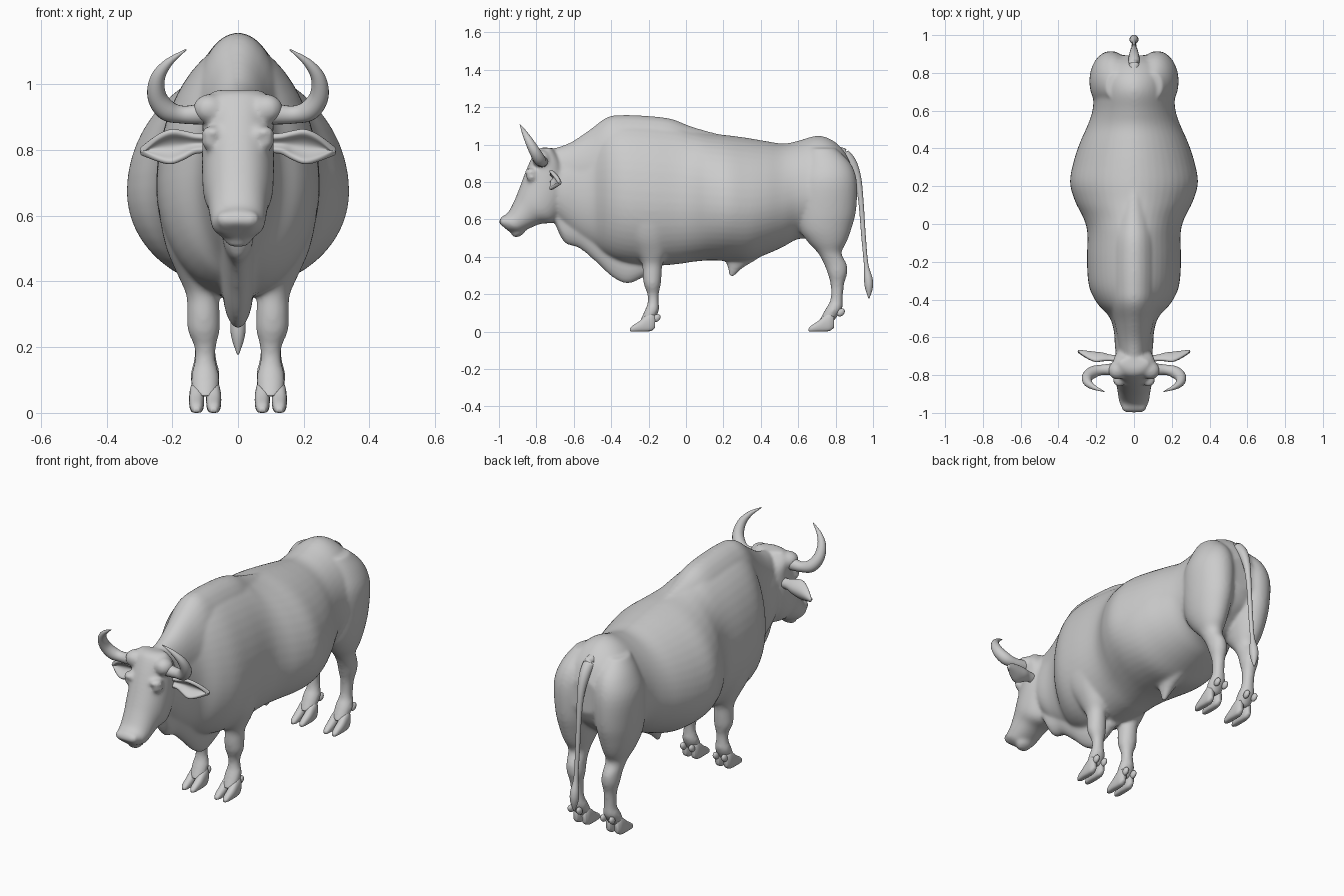
import bpy, bmesh, math
from mathutils import Vector, Matrix


def spline(rows, n):
    """Catmull-Rom resampling of rows of numbers."""
    rows = [Vector(r) for r in rows]
    out = []
    for i in range(len(rows) - 1):
        a, b = rows[max(i - 1, 0)], rows[i]
        c, d = rows[i + 1], rows[min(i + 2, len(rows) - 1)]
        for k in range(n):
            t = k / n
            out.append(0.5 * (2 * b + (c - a) * t + (2 * a - 5 * b + 4 * c - d) * t * t
                              + (3 * b - a - 3 * c + d) * t ** 3))
    return out + [rows[-1]]


def skin(bm, rings):
    """Bridge rings of points into a closed skin."""
    vs = [[bm.verts.new(p) for p in r] for r in rings]
    n = len(vs[0])
    for a, b in zip(vs, vs[1:]):
        for i in range(n):
            bm.faces.new((a[i], a[(i + 1) % n], b[(i + 1) % n], b[i]))
    bm.faces.new(vs[0])
    bm.faces.new(vs[-1])


def loft(bm, rows, side=1, mid=0.5, e1=1.0, e2=1.0, n=32, steps=4):
    """rows: y,z of one edge, y,z of the opposite edge, half width, centre x."""
    rings = []
    for y1, z1, y2, z2, w, cx in spline(rows, steps):
        p, q = Vector((0, y1, z1)), Vector((0, y2, z2))
        c = q.lerp(p, mid)
        ring = []
        for i in range(n):
            a = math.tau * i / n
            s, co = math.sin(a), math.cos(a)
            v = c + ((p - c) * s if s > 0 else (q - c) * -s)
            e = e1 if s > 0 else e2
            v.x = side * cx + math.copysign(max(w, .002) * abs(co) ** e, co)
            ring.append(v)
        rings.append(ring)
    skin(bm, rings)


def tube(bm, rows, side=1, n=20, steps=6):
    """rows: x, y, z, radius."""
    pts = spline(rows, steps)
    rings = []
    for i, p in enumerate(pts):
        t = (pts[min(i + 1, len(pts) - 1)] - pts[max(i - 1, 0)]).to_3d().normalized()
        ref = Vector((0, 1, 0)) if abs(t.y) < .8 else Vector((1, 0, 0))
        u = t.cross(ref).normalized()
        v = t.cross(u)
        r = max(p[3], .001)
        ring = [p.to_3d() + r * (u * math.cos(math.tau * k / n) + v * math.sin(math.tau * k / n))
                for k in range(n)]
        rings.append([Vector((side * q.x, q.y, q.z)) for q in ring])
    skin(bm, rings)


def ball(bm, loc, size, tilt=0):
    m = Matrix.Translation(loc) @ Matrix.Rotation(tilt, 4, 'X') @ Matrix.Diagonal((*size, 1))
    bmesh.ops.create_uvsphere(bm, u_segments=20, v_segments=12, radius=1, matrix=m)


def finish(bm, name):
    bmesh.ops.recalc_face_normals(bm, faces=bm.faces)
    me = bpy.data.meshes.new(name)
    bm.to_mesh(me)
    bm.free()
    ob = bpy.data.objects.new(name, me)
    bpy.context.collection.objects.link(ob)
    for p in me.polygons:
        p.use_smooth = True
    return ob


# torso: station y, top z, bottom z, half width
bm = bmesh.new()
torso = [(-.76, .93, .68, .08), (-.66, .97, .57, .1), (-.57, 1.015, .5, .106),
         (-.49, 1.07, .45, .132), (-.42, 1.115, .4, .195), (-.33, 1.13, .365, .238),
         (-.2, 1.125, .35, .249), (-.05, 1.105, .36, .247), (.03, 1.08, .372, .267),
         (.12, 1.06, .38, .312), (.22, 1.05, .378, .339), (.33, 1.035, .378, .32),
         (.43, 1.018, .413, .287), (.52, 1.005, .453, .247), (.6, 1.02, .495, .22),
         (.7, 1.047, .5, .212), (.78, 1.025, .55, .2), (.85, .96, .61, .165), (.893, .87, .69, .09)]
loft(bm, [(y, t, y, b, w, 0) for y, t, b, w in torso], mid=.44, e1=1.12, n=48)

# rounded hump and crest along the neck
hump = [(-.72, .975, .7, .075), (-.62, 1.01, .7, .085), (-.52, 1.075, .65, .105),
        (-.42, 1.147, .6, .135), (-.33, 1.158, .55, .148), (-.2, 1.153, .55, .15),
        (-.08, 1.138, .55, .145), (.02, 1.1, .55, .13), (.12, 1.07, .6, .1), (.25, 1.04, .6, .06)]
loft(bm, [(y, t, y, b, w, 0) for y, t, b, w in hump])

# dewlap
dewlap = [(-.7, .7, .575, .05), (-.65, .7, .475, .05), (-.57, .7, .445, .05), (-.48, .65, .37, .05),
          (-.4, .6, .295, .048), (-.32, .55, .255, .046), (-.25, .5, .278, .045), (-.17, .45, .325, .04)]
loft(bm, [(y, t, y, b, w, 0) for y, t, b, w in dewlap], mid=.4, e2=1.15)

# head with brow, horn roots, eyes, nostrils and chin
head = [(-.765, .985, -.71, .98, .075, 0), (-.80, .97, -.66, .90, .108, 0),
        (-.83, .92, -.64, .80, .108, 0), (-.86, .85, -.64, .69, .11, 0),
        (-.89, .77, -.70, .59, .107, 0), (-.918, .70, -.78, .575, .093, 0),
        (-.953, .635, -.85, .545, .085, 0), (-.988, .612, -.89, .528, .078, 0),
        (-1.003, .582, -.94, .53, .045, 0)]
loft(bm, head, e1=.9, e2=.9)
ball(bm, (0, -.895, .53), (.045, .04, .022), .5)
for s in (1, -1):
    ball(bm, (s * .088, -.775, .925), (.05, .05, .046))
    ball(bm, (s * .084, -.825, .825), (.028, .03, .024))
    ball(bm, (s * .078, -.828, .852), (.034, .035, .022))
    ball(bm, (s * .036, -.968, .588), (.032, .03, .028))

# legs: z, front y, back y, half width, centre x
front = [(.85, -.34, -.12, .03, .16), (.72, -.38, -.06, .07, .165), (.6, -.36, -.04, .078, .16),
         (.5, -.31, -.08, .075, .143), (.42, -.265, -.1, .064, .12), (.36, -.235, -.125, .05, .108),
         (.3, -.232, -.13, .05, .105), (.25, -.225, -.135, .049, .104), (.2, -.207, -.145, .033, .1),
         (.155, -.205, -.145, .033, .1), (.11, -.222, -.145, .044, .1), (.05, -.25, -.175, .04, .1)]
hind = [(.98, .66, .8, .05, .1), (.9, .63, .88, .09, .112), (.8, .60, .914, .113, .122),
        (.65, .59, .91, .107, .122), (.55, .605, .885, .092, .122), (.48, .65, .86, .073, .12),
        (.42, .705, .832, .052, .115), (.36, .738, .86, .046, .11), (.31, .757, .862, .046, .106),
        (.25, .773, .845, .034, .103), (.17, .772, .838, .033, .1), (.12, .745, .835, .045, .1),
        (.055, .71, .79, .04, .1)]
for s in (1, -1):
    for leg in (front, hind):
        loft(bm, [(f, z, b, z, w, x) for z, f, b, w, x in leg], side=s)

# sheath under the belly
sheath = [(.43, .2, .44, .07), (.38, .21, .37, .042), (.34, .223, .305, .026), (.293, .231, .255, .01)]
loft(bm, [(f, z, b, z, w, 0) for z, f, b, w in sheath])

# blend everything into one skin
body = finish(bm, "body")
rm = body.modifiers.new("blend", 'REMESH')
rm.mode = 'VOXEL'
rm.voxel_size = .0085
rm.use_smooth_shade = True
sm = body.modifiers.new("soften", 'SMOOTH')
sm.factor = .5
sm.iterations = 14
bpy.context.view_layer.objects.active = body
for m in ("blend", "soften"):
    bpy.ops.object.modifier_apply(modifier=m)

# cloven hooves and dewclaws
for name, y0, lift in (("front_hooves", -.3, 0), ("hind_hooves", .655, .03)):
    bm = bmesh.new()
    toe = [(0, .016, .002, .008), (.015, .032, 0, .017), (.05, .055, 0, .022), (.085, .085, 0, .023),
           (.115, .1, .004, .021), (.135, .085, .02, .012)]
    for s in (1, -1):
        for d in (-.026, .026):
            loft(bm, [(y0 + y, t, y0 + y, b, w, .1 + d) for y, t, b, w in toe],
                 side=s, e1=.8, e2=.5, n=20)
            ball(bm, (s * (.1 + d), y0 + .143 + lift, .072 + lift), (.014, .024, .018), .8)
    finish(bm, name)

# horns and ears
for s, tag in ((1, "right"), (-1, "left")):
    bm = bmesh.new()
    tube(bm, [(.05, -.77, .918, .036), (.11, -.77, .91, .032), (.17, -.772, .908, .027),
              (.218, -.785, .922, .032), (.247, -.81, .965, .029), (.244, -.84, 1.02, .022),
              (.212, -.865, 1.066, .013), (.158, -.887, 1.106, .002)], side=s)
    finish(bm, tag + "_horn")

    bm = bmesh.new()
    leaf = spline([(.08, -.715, .82, .024), (.13, -.71, .82, .027), (.165, -.7, .815, .04),
                   (.205, -.695, .81, .05), (.25, -.69, .805, .034), (.298, -.685, .795, .002)], 4)
    rows = []
    for x, y, z, h in leaf:
        vs = [-1 + k / 4 for k in range(9)]
        rows.append([bm.verts.new((s * x, y + .01 - v * v * h * .9, z + v * h)) for v in vs])
    for a, b in zip(rows, rows[1:]):
        for k in range(8):
            bm.faces.new((a[k], a[k + 1], b[k + 1], b[k]))
    ear = finish(bm, tag + "_ear")
    so = ear.modifiers.new("thickness", 'SOLIDIFY')
    so.thickness = .02
    so.offset = 0
    ear.modifiers.new("round", 'SUBSURF').levels = 1

# tail with tuft
bm = bmesh.new()
tube(bm, [(0, .78, .975, .02), (0, .84, .95, .03), (0, .885, .9, .028), (0, .917, .82, .02),
          (0, .935, .7, .014), (0, .95, .5, .012), (0, .963, .36, .012), (0, .975, .28, .023),
          (0, .978, .23, .02), (0, .978, .178, .003)])
finish(bm, "tail")
